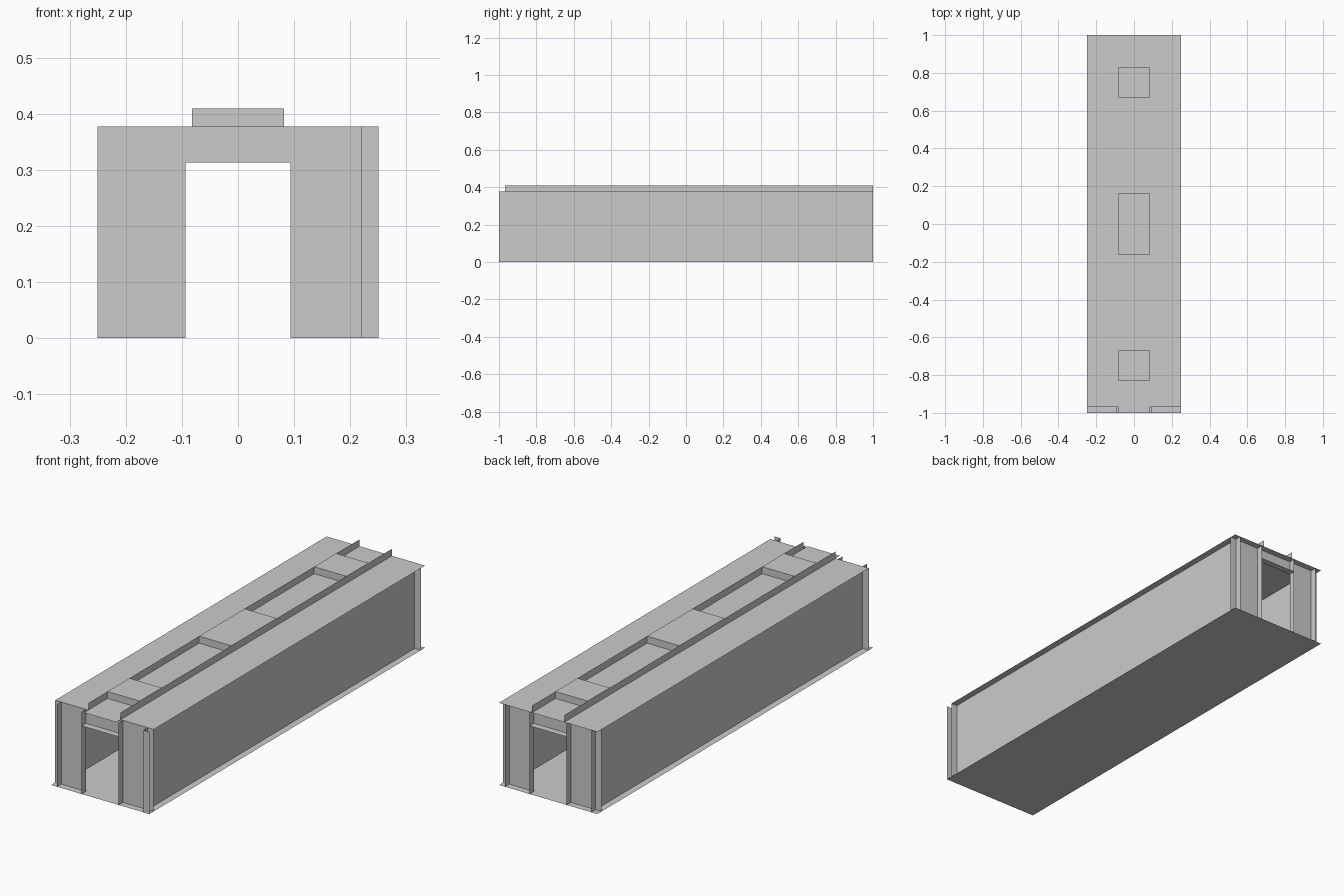
import bpy
import bmesh

if "Cube" in bpy.data.objects:
    bpy.data.objects.remove(bpy.data.objects["Cube"])

W, WALL, DOOR, RAIL = 0.25, 0.219, 0.094, 0.082      # half widths
END, TIP = 0.969, 1.0                                # end wall and outer tip
DOOR_Z, ROOF_Z, TOP_Z = 0.313, 0.377, 0.409


def sheets(name, rects):
    """One object of thin rectangular sheets; each rect has one flat axis."""
    bm = bmesh.new()
    for x, y, z in rects:
        if x[0] == x[1]:
            pts = [(x[0], a, b) for a, b in ((y[0], z[0]), (y[1], z[0]), (y[1], z[1]), (y[0], z[1]))]
        elif y[0] == y[1]:
            pts = [(a, y[0], b) for a, b in ((x[0], z[0]), (x[1], z[0]), (x[1], z[1]), (x[0], z[1]))]
        else:
            pts = [(a, b, z[0]) for a, b in ((x[0], y[0]), (x[1], y[0]), (x[1], y[1]), (x[0], y[1]))]
        bm.faces.new([bm.verts.new(p) for p in pts])
    bmesh.ops.remove_doubles(bm, verts=bm.verts, dist=1e-5)
    bmesh.ops.recalc_face_normals(bm, faces=bm.faces)
    mesh = bpy.data.meshes.new(name)
    bm.to_mesh(mesh)
    bm.free()
    obj = bpy.data.objects.new(name, mesh)
    bpy.context.collection.objects.link(obj)
    return obj


# Floor and roof; the roof's middle strip reaches the front tip
sheets("floor", [((-W, W), (-TIP, TIP), (0, 0))])
sheets("roof", [((-W, W), (-END, TIP), (ROOF_Z, ROOF_Z))])
sheets("roof_front_strip", [((-RAIL, RAIL), (-TIP, -END), (ROOF_Z, ROOF_Z))])

# Long walls and roof rails
for side, s in (("left", -1), ("right", 1)):
    sheets(side + "_wall", [((s * WALL, s * WALL), (-TIP, TIP), (0, ROOF_Z))])
    sheets(side + "_roof_rail", [((s * RAIL, s * RAIL), (-END, TIP), (ROOF_Z, TOP_Z))])

# End walls with a doorway, and the door frame projecting outward
for end, s in (("front", -1), ("back", 1)):
    e = (s * END, s * END)
    out = (s * END, s * TIP)
    sheets(end + "_end_wall", [
        ((-W, -DOOR), e, (0, ROOF_Z)),
        ((DOOR, W), e, (0, ROOF_Z)),
        ((-DOOR, DOOR), e, (DOOR_Z, ROOF_Z))])
    sheets(end + "_door_frame", [
        ((-DOOR, -DOOR), out, (0, ROOF_Z)),
        ((DOOR, DOOR), out, (0, ROOF_Z)),
        ((-DOOR, DOOR), out, (DOOR_Z, DOOR_Z))])

# Single extra corner plate at the front right
sheets("corner_plate", [((WALL, W), (-TIP, -TIP), (0, ROOF_Z))])

# Raised covers between the rails
for name, a, b in (("front", -0.83, -0.67), ("middle", -0.165, 0.165), ("back", 0.67, 0.83)):
    x = (-RAIL, RAIL)
    sheets(name + "_roof_cover", [
        (x, (a, b), (TOP_Z, TOP_Z)),
        (x, (a, a), (ROOF_Z, TOP_Z)),
        (x, (b, b), (ROOF_Z, TOP_Z))])
